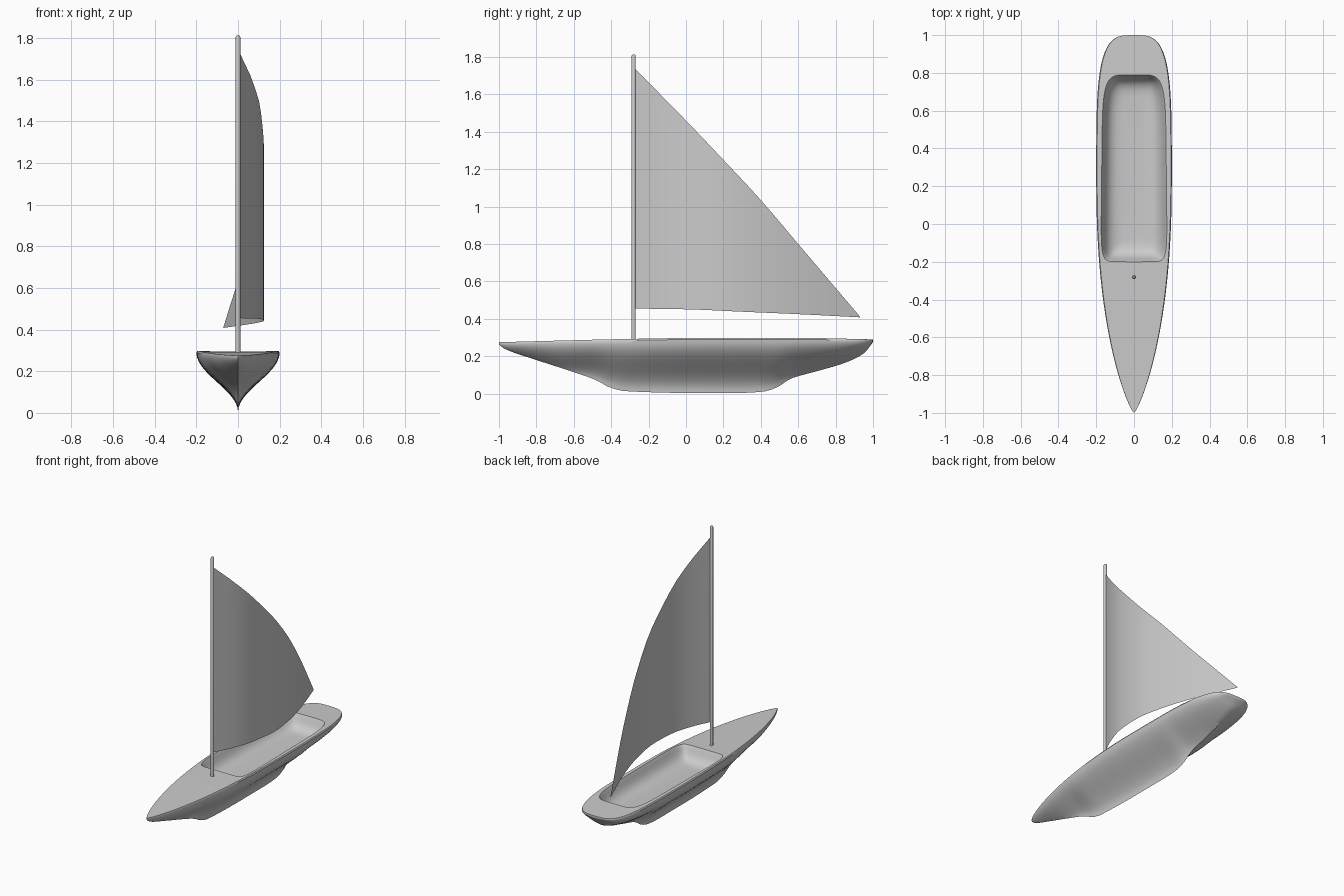
import bpy, bmesh, math

cube = bpy.data.objects.get("Cube")
if cube:
    bpy.data.objects.remove(cube, do_unlink=True)

grey = bpy.data.materials.new("light_grey")
grey.use_nodes = True
grey.diffuse_color = (0.6, 0.6, 0.6, 1)
grey.node_tree.nodes["Principled BSDF"].inputs["Base Color"].default_value = (0.6, 0.6, 0.6, 1)


def finish(bm, name, angle=40):
    mesh = bpy.data.meshes.new(name)
    bm.to_mesh(mesh)
    bm.free()
    obj = bpy.data.objects.new(name, mesh)
    bpy.context.collection.objects.link(obj)
    mesh.materials.append(grey)
    bpy.ops.object.select_all(action='DESELECT')
    obj.select_set(True)
    bpy.context.view_layer.objects.active = obj
    bpy.ops.object.shade_smooth_by_angle(angle=math.radians(angle))
    return obj


def curve(points, x):
    """Smooth interpolation through (x, value) points with limited slopes."""
    slopes = [(b[1] - a[1]) / (b[0] - a[0]) for a, b in zip(points, points[1:])]
    tangents = [slopes[0]]
    for s, t in zip(slopes, slopes[1:]):
        tangents.append(2 * s * t / (s + t) if s * t > 0 else 0)
    tangents.append(slopes[-1])
    for i, (a, b) in enumerate(zip(points, points[1:])):
        if x <= b[0] or i == len(slopes) - 1:
            h = b[0] - a[0]
            t = (x - a[0]) / h
            return ((2 * t**3 - 3 * t**2 + 1) * a[1] + (3 * t**2 - 2 * t**3) * b[1]
                    + h * ((t**3 - 2 * t**2 + t) * tangents[i] + (t**3 - t**2) * tangents[i + 1]))


SHEER = [(-1, .275), (-.7, .283), (-.28, .293), (.1, .298), (.6, .298), (1, .29)]
KEEL = [(-1, .262), (-.97, .24), (-.8, .18), (-.6, .115), (-.48, .072), (-.4, .03),
        (-.32, .013), (0, .004), (.3, .004), (.42, .012), (.49, .035), (.56, .08),
        (.7, .12), (.85, .165), (.95, .215), (1, .275)]
FULLNESS = [(-1, .8), (-.7, 1), (-.4, 1.9), (0, 2), (.35, 2), (.6, 1.2), (.8, .9), (1, .7)]


def half_width(y):
    if y < .25:
        return .2 * max(0, 1 - ((.25 - y) / 1.25) ** 2.3) ** .8
    return .2 * max(0, 1 - ((y - .25) / .75) ** 4) ** .28


# Hull: lofted cross sections from one gunwale round the keel to the other
bm = bmesh.new()
STATIONS, STEPS = 72, 14
rows = []
for i in range(STATIONS + 1):
    y = -math.cos(math.pi * i / STATIONS)
    w, top, low = half_width(y), curve(SHEER, y), curve(KEEL, y)
    power = curve(FULLNESS, y)
    side = []
    for k in range(STEPS + 1):
        t = k / STEPS
        side.append((w * math.sin(math.pi / 2 * t) ** power, low + (top - .008 - low) * t))
    side.append((w * .975, top))
    section = [(-x, z) for x, z in reversed(side)] + side[1:]
    rows.append([bm.verts.new((x, y, z)) for x, z in section])
for a, b in zip(rows, rows[1:]):
    for k in range(len(a) - 1):
        bm.faces.new((a[k], a[k + 1], b[k + 1], b[k]))
bmesh.ops.remove_doubles(bm, verts=bm.verts, dist=.0004)
rim = [e for e in bm.edges if e.is_boundary]

# Cockpit: a rounded outline stepping down and inward to a bowl floor
COUNT = 72


def cockpit_ring(inset, drop):
    ring = []
    for i in range(COUNT):
        a = 2 * math.pi * i / COUNT
        c, s = math.cos(a), math.sin(a)
        p = .36 if s > 0 else .2
        x = (.174 - inset) * math.copysign(abs(c) ** p, c)
        y = .295 + (.495 - inset) * math.copysign(abs(s) ** p, s)
        x *= 1 - .06 * max(0, y)
        ring.append(bm.verts.new((x, y, curve(SHEER, y) - drop)))
    return ring


rings = [cockpit_ring(d, z) for d, z in
         ((0, 0), (.005, .008), (.012, .025), (.022, .048), (.036, .069), (.055, .085), (.08, .094), (.11, .098))]
for a, b in zip(rings, rings[1:]):
    for i in range(COUNT):
        j = (i + 1) % COUNT
        bm.faces.new((a[i], a[j], b[j], b[i]))
bm.faces.new(rings[-1])

# Deck: fills between the gunwale and the cockpit opening
opening = [bm.edges.get((rings[0][i], rings[0][(i + 1) % COUNT])) for i in range(COUNT)]
bmesh.ops.triangle_fill(bm, edges=rim + opening, use_beauty=True, normal=(0, 0, 1))
bmesh.ops.recalc_face_normals(bm, faces=bm.faces)
finish(bm, "hull", 35)

# Mast: a slim round pole with a domed tip
bm = bmesh.new()
profile = [(.011, .27), (.011, 1.804), (.009, 1.81), (.005, 1.814)]
SIDES = 16
mast = [[bm.verts.new((r * math.cos(2 * math.pi * i / SIDES),
                       -.28 + r * math.sin(2 * math.pi * i / SIDES), z))
         for i in range(SIDES)] for r, z in profile]
for a, b in zip(mast, mast[1:]):
    for i in range(SIDES):
        j = (i + 1) % SIDES
        bm.faces.new((a[i], a[j], b[j], b[i]))
bm.faces.new(mast[-1])
bm.faces.new(mast[0][::-1])
finish(bm, "mast")

# Sail: a thin triangular sheet bellied out to one side
BELLY = [(-.28, 0), (-.13, .07), (0, .108), (.2, .125), (.4, .098), (.6, .047), (.93, -.07)]
LEECH = [(-.28, 1.745), (0, 1.46), (.2, 1.25), (.4, 1.035), (.6, .8), (.93, .412)]
FOOT = [(-.28, .455), (0, .451), (.3, .438), (.6, .425), (.93, .408)]
bm = bmesh.new()
COLUMNS, LEVELS = 20, 8
sail = []
for i in range(COLUMNS + 1):
    y = -.28 + 1.21 * i / COLUMNS
    low, high = curve(FOOT, y), curve(LEECH, y)
    sail.append([bm.verts.new((curve(BELLY, y), y, low + (high - low) * k / LEVELS))
                 for k in range(LEVELS + 1)])
for a, b in zip(sail, sail[1:]):
    for k in range(LEVELS):
        bm.faces.new((a[k], a[k + 1], b[k + 1], b[k]))
finish(bm, "sail")
